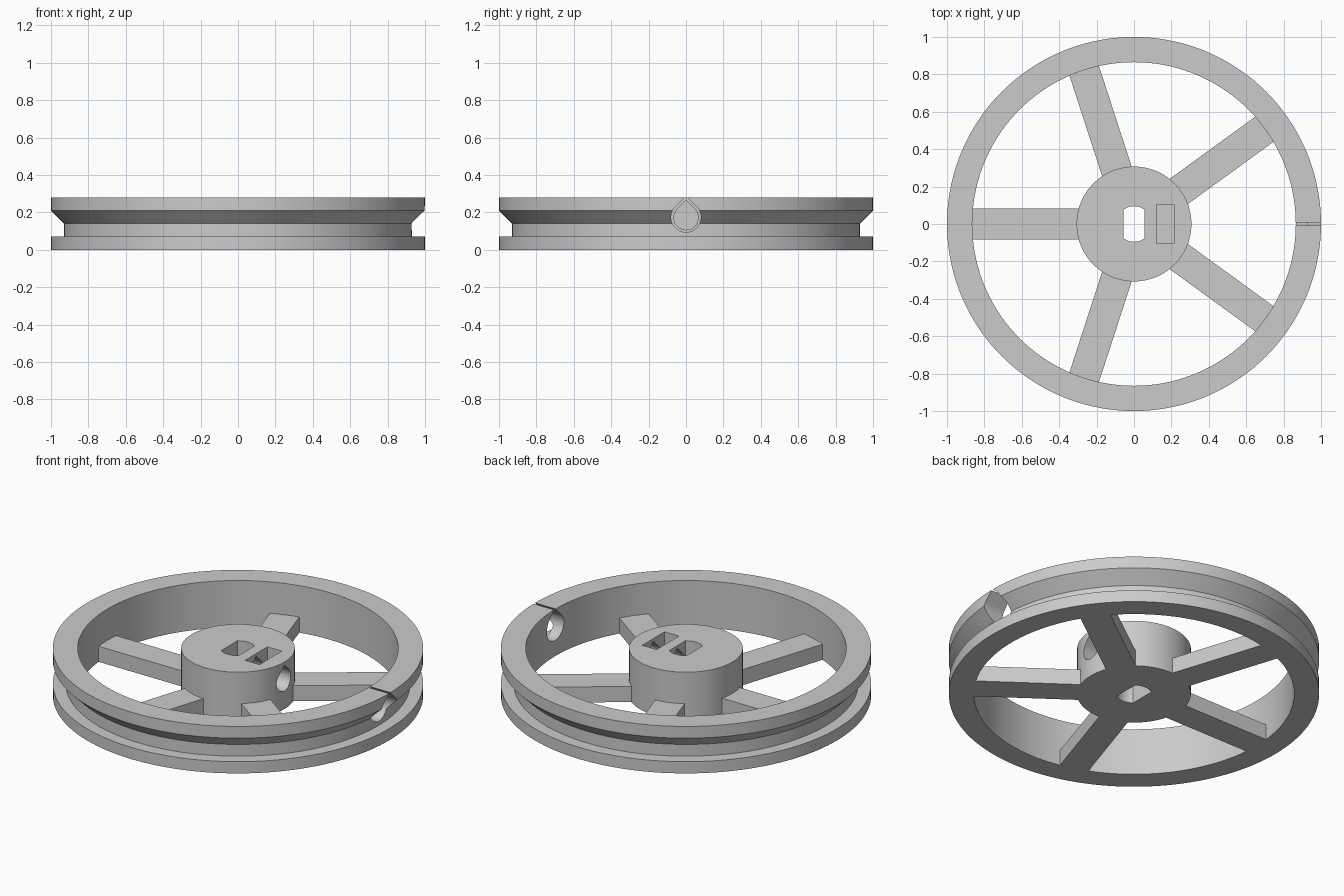
import bpy
import bmesh
from math import cos, sin, pi, radians, sqrt, asin
from mathutils import Matrix, Vector

if "Cube" in bpy.data.objects:
    bpy.data.objects.remove(bpy.data.objects["Cube"])

SEGMENTS = 144
HEIGHT = 0.28

grey = bpy.data.materials.new("plain grey")
grey.use_nodes = True
colour = (0.6, 0.6, 0.6, 1)
grey.diffuse_color = colour
grey.node_tree.nodes["Principled BSDF"].inputs["Base Color"].default_value = colour


def finish(name, bm):
    bmesh.ops.recalc_face_normals(bm, faces=bm.faces)
    mesh = bpy.data.meshes.new(name)
    bm.to_mesh(mesh)
    bm.free()
    mesh.materials.append(grey)
    obj = bpy.data.objects.new(name, mesh)
    bpy.context.collection.objects.link(obj)
    return obj


def prism(name, points, direction, turn=0):
    """Closed outline pushed along a direction, then turned about z."""
    bm = bmesh.new()
    face = bm.faces.new([bm.verts.new(p) for p in points])
    result = bmesh.ops.extrude_face_region(bm, geom=[face], use_keep_orig=True)
    moved = [g for g in result["geom"] if isinstance(g, bmesh.types.BMVert)]
    bmesh.ops.translate(bm, verts=moved, vec=Vector(direction))
    bm.transform(Matrix.Rotation(turn, 4, "Z"))
    return finish(name, bm)


def box(name, x0, x1, half_y, z0, z1, turn=0):
    points = [(x0, -half_y, z0), (x1, -half_y, z0), (x1, half_y, z0), (x0, half_y, z0)]
    return prism(name, points, (0, 0, z1 - z0), turn)


def teardrop(name, x0, x1, radius, z):
    """Sideways round hole with a pointed roof."""
    angles = [radians(135 + 270 * i / 48) for i in range(49)]
    points = [(x0, radius * cos(a), z + radius * sin(a)) for a in angles]
    points.append((x0, 0, z + radius * sqrt(2)))
    return prism(name, points, (x1 - x0, 0, 0))


def combine(target, other, operation):
    mod = target.modifiers.new(operation.title(), "BOOLEAN")
    mod.operation = operation
    mod.solver = "EXACT"
    mod.object = other
    bpy.context.view_layer.objects.active = target
    bpy.ops.object.modifier_apply(modifier=mod.name)
    bpy.data.objects.remove(other)


# Rim with a belt groove, turned from its cross-section
profile = [(0.865, 0), (1, 0), (1, 0.07), (0.93, 0.07), (0.93, 0.14),
           (1, 0.21), (1, HEIGHT), (0.865, HEIGHT)]
bm = bmesh.new()
rings = []
for i in range(SEGMENTS):
    a = 2 * pi * i / SEGMENTS
    rings.append([bm.verts.new((r * cos(a), r * sin(a), z)) for r, z in profile])
for i, ring in enumerate(rings):
    after = rings[(i + 1) % SEGMENTS]
    for j in range(len(profile)):
        k = (j + 1) % len(profile)
        bm.faces.new((ring[j], after[j], after[k], ring[k]))
wheel = finish("pulley_wheel", bm)

# Hub
circle = [2 * pi * i / SEGMENTS for i in range(SEGMENTS)]
hub = prism("hub", [(0.307 * cos(a), 0.307 * sin(a), 0) for a in circle], (0, 0, HEIGHT))

# Five spokes join the hub to the rim
for i in range(5):
    spoke = box("spoke", 0.2, 0.9, 0.083, 0, 0.093, radians(36 + 72 * i))
    combine(hub, spoke, "UNION")
combine(wheel, hub, "UNION")

# Shaft hole with two flat sides
flat, bore = 0.057, 0.095
limit = asin(flat / bore)
arc = [pi / 2 - limit + 2 * limit * i / 16 for i in range(17)]
outline = [(bore * cos(a), bore * sin(a), -0.1) for a in arc + [a + pi for a in arc]]
combine(wheel, prism("shaft_hole", outline, (0, 0, 0.5)), "DIFFERENCE")

# Nut pocket and screw holes
combine(wheel, box("nut_pocket", 0.12, 0.215, 0.105, 0.05, 0.4), "DIFFERENCE")
combine(wheel, teardrop("hub_screw_hole", 0.0, 0.35, 0.065, 0.172), "DIFFERENCE")
combine(wheel, teardrop("rim_access_hole", 0.8, 1.1, 0.08, 0.174), "DIFFERENCE")

# Smooth the round walls, keep the edges crisp
bpy.ops.object.select_all(action="DESELECT")
wheel.select_set(True)
bpy.context.view_layer.objects.active = wheel
bpy.ops.object.shade_smooth_by_angle(angle=radians(30))
